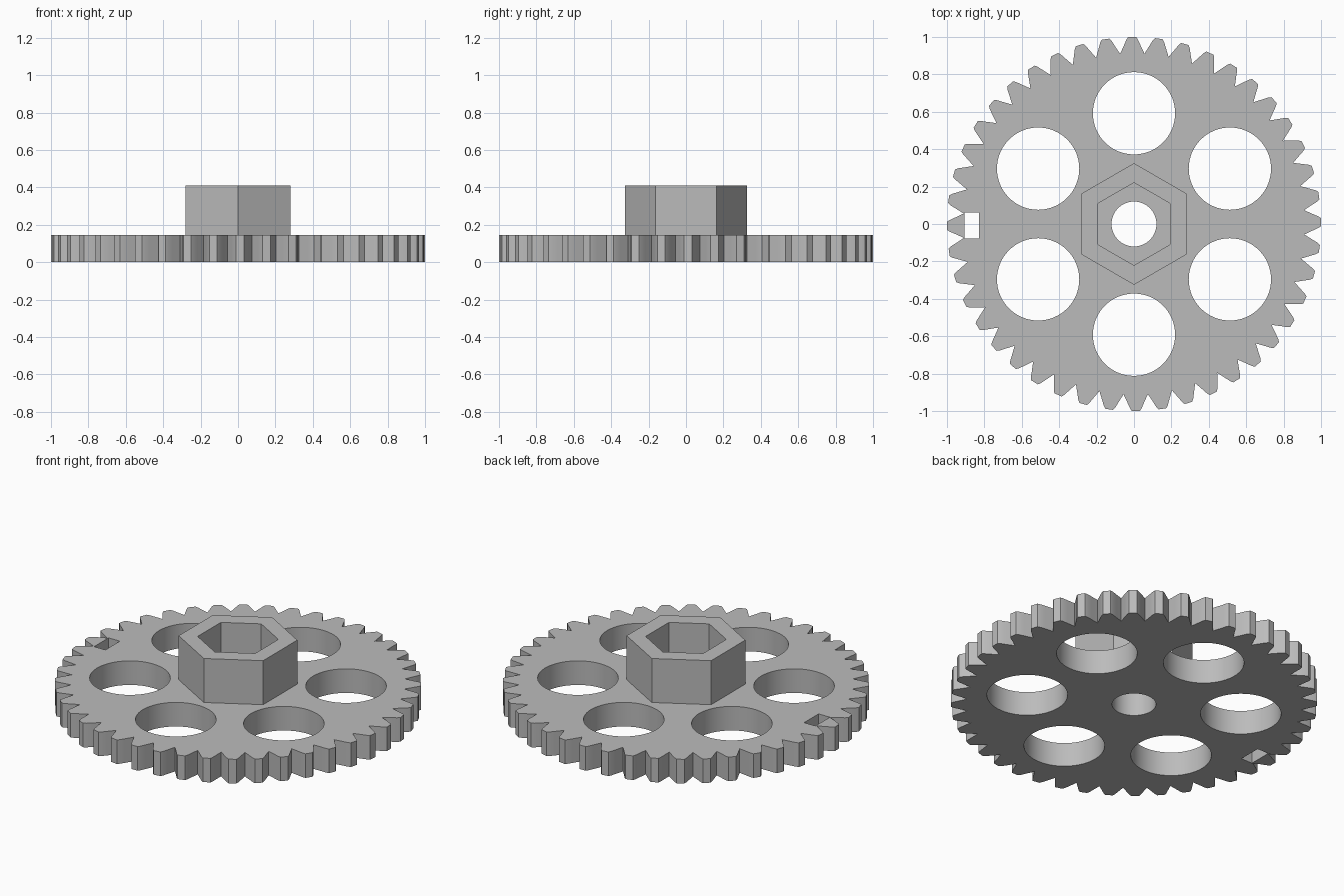
import bpy
import bmesh
from math import cos, sin, pi, tau

if "Cube" in bpy.data.objects:
    bpy.data.objects.remove(bpy.data.objects["Cube"], do_unlink=True)

TEETH = 44
PLATE_TOP = 0.145
HUB_TOP = 0.41
TURN = 0.01          # slight rotation of the tooth ring

grey = bpy.data.materials.new("plain grey")
grey.use_nodes = True
grey.diffuse_color = (0.5, 0.5, 0.5, 1)
grey.node_tree.nodes["Principled BSDF"].inputs["Base Color"].default_value = (0.5, 0.5, 0.5, 1)


def ring(radius, sides, start=0.0, cx=0.0, cy=0.0):
    return [(cx + radius * cos(start + tau * i / sides),
             cy + radius * sin(start + tau * i / sides)) for i in range(sides)]


def prism(name, outline, z0, z1):
    """Extrude a flat outline between two heights."""
    bm = bmesh.new()
    face = bm.faces.new([bm.verts.new((x, y, z0)) for x, y in outline])
    top = bmesh.ops.extrude_face_region(bm, geom=[face])["geom"]
    verts = [g for g in top if isinstance(g, bmesh.types.BMVert)]
    bmesh.ops.translate(bm, verts=verts, vec=(0, 0, z1 - z0))
    bmesh.ops.recalc_face_normals(bm, faces=bm.faces[:])
    mesh = bpy.data.meshes.new(name)
    bm.to_mesh(mesh)
    bm.free()
    mesh.materials.append(grey)
    obj = bpy.data.objects.new(name, mesh)
    bpy.context.collection.objects.link(obj)
    return obj


def activate(obj):
    bpy.ops.object.select_all(action="DESELECT")
    obj.select_set(True)
    bpy.context.view_layer.objects.active = obj


def cut(target, outline):
    """Punch an outline straight through the target."""
    cutter = prism("cutter", outline, -0.2, 0.8)
    cutter.hide_render = True
    mod = target.modifiers.new("cut", "BOOLEAN")
    mod.operation = "DIFFERENCE"
    mod.solver = "EXACT"
    mod.object = cutter
    activate(target)
    bpy.ops.object.modifier_apply(modifier=mod.name)
    bpy.data.objects.remove(cutter, do_unlink=True)


# Toothed plate: each tooth goes valley, flank, crest, flank
tooth = [(0.912, -pi / TEETH), (0.957, -0.046), (0.985, -0.032), (1.0, -0.021),
         (1.0, 0.021), (0.985, 0.032), (0.957, 0.046)]
outline = [(r * cos(a + TURN + tau * i / TEETH), r * sin(a + TURN + tau * i / TEETH))
           for i in range(TEETH) for r, a in tooth]
plate = prism("toothed_plate", outline, 0, PLATE_TOP)

# Six lightening holes and the centre bore
for i in range(6):
    a = pi / 6 + i * pi / 3
    cut(plate, ring(0.22, 64, 0, 0.592 * cos(a), 0.592 * sin(a)))
cut(plate, ring(0.12, 48))

# Rectangular slot behind one tooth
cut(plate, [(-0.905, -0.077), (-0.83, -0.077), (-0.83, 0.061), (-0.905, 0.061)])

# Hexagonal hub with a hexagonal socket
hub = prism("hex_hub", ring(0.325, 6, pi / 2), PLATE_TOP - 0.005, HUB_TOP)
cut(hub, ring(0.221, 6, pi / 2))

for obj in (plate, hub):
    activate(obj)
    bpy.ops.object.shade_smooth_by_angle(angle=pi / 12)
